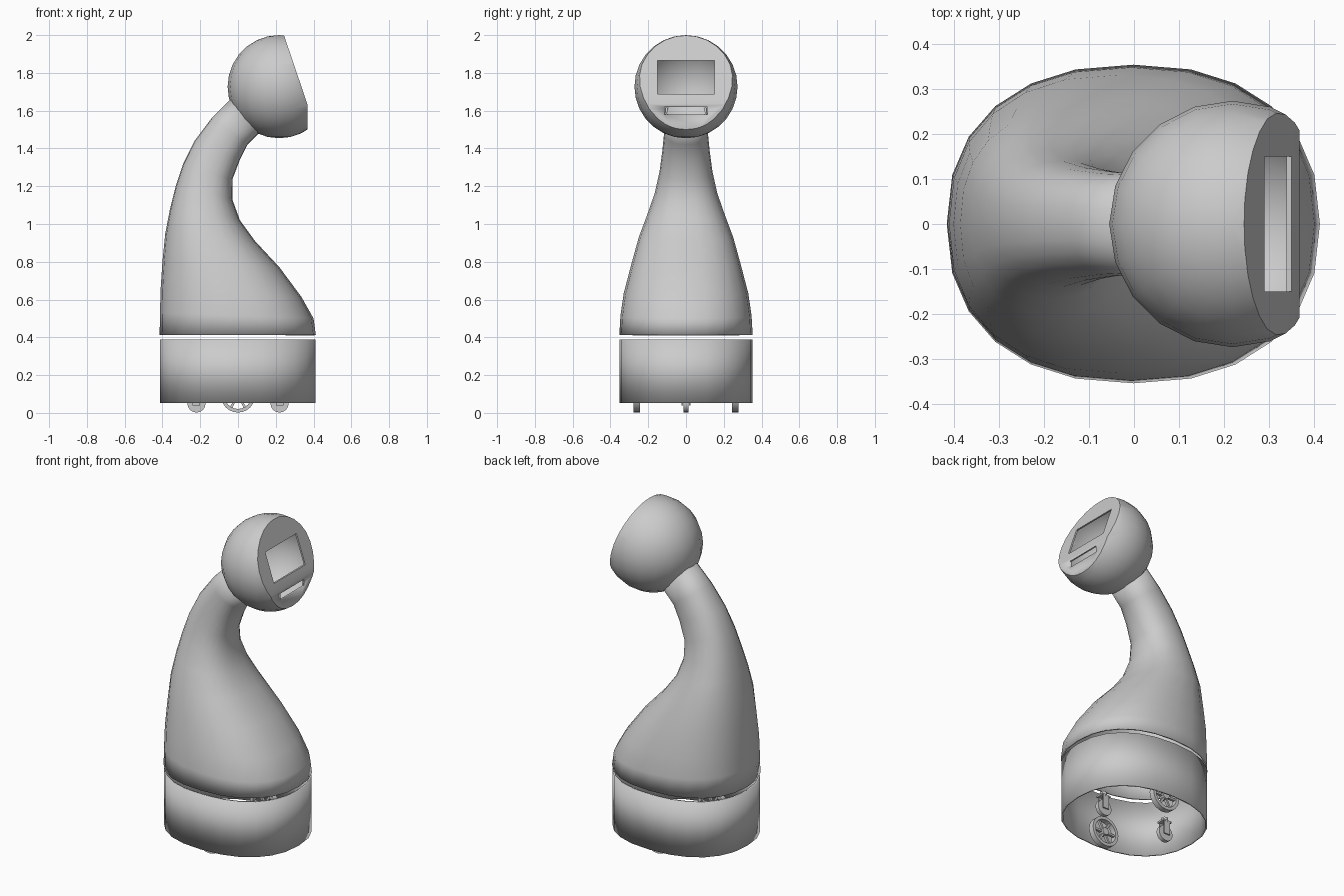
import bpy, bmesh, math
from mathutils import Vector, Matrix

if "Cube" in bpy.data.objects:
    bpy.data.objects.remove(bpy.data.objects["Cube"])

grey = bpy.data.materials.new("plain grey")
grey.use_nodes = True
grey.diffuse_color = (0.6, 0.6, 0.6, 1)
grey.node_tree.nodes["Principled BSDF"].inputs["Base Color"].default_value = grey.diffuse_color


def finish(name, bm, angle=40, wall=0):
    """Turn a bmesh into a smooth-by-angle object, with an optional wall thickness."""
    bmesh.ops.recalc_face_normals(bm, faces=bm.faces)
    mesh = bpy.data.meshes.new(name)
    bm.to_mesh(mesh)
    bm.free()
    mesh.materials.append(grey)
    ob = bpy.data.objects.new(name, mesh)
    bpy.context.collection.objects.link(ob)
    bpy.ops.object.select_all(action="DESELECT")
    ob.select_set(True)
    bpy.context.view_layer.objects.active = ob
    bpy.ops.object.shade_smooth_by_angle(angle=math.radians(angle))
    if wall:
        mod = ob.modifiers.new("wall", "SOLIDIFY")
        mod.thickness, mod.offset = wall, -1
    return ob


def ring(bm, back, front, half_width, sides=24, power=2.3):
    """Rounded-square ring between a back and a front point in the xz plane."""
    back, front = (Vector((p[0], 0, p[1])) for p in (back, front))
    mid, half = (back + front) / 2, (front - back) / 2
    verts = []
    for i in range(sides):
        a = math.tau * i / sides
        c, s = (math.copysign(abs(f) ** (2 / power), f) for f in (math.cos(a), math.sin(a)))
        verts.append(bm.verts.new(mid + half * c + Vector((0, half_width * s, 0))))
    return verts


def loft(name, sections):
    bm = bmesh.new()
    rings = [ring(bm, *s) for s in sections]
    for low, high in zip(rings, rings[1:]):
        for i in range(len(low)):
            j = (i + 1) % len(low)
            bm.faces.new((low[i], low[j], high[j], high[i]))
    return finish(name, bm, wall=0.01)


def add_box(bm, center, size, turn=None):
    m = Matrix.Translation(center) @ (turn or Matrix()) @ Matrix.Diagonal((*size, 1))
    bmesh.ops.create_cube(bm, size=1, matrix=m)


def add_cylinder(bm, center, radius, depth, axis="Y", sides=16):
    turn = Matrix.Rotation(math.pi / 2, 4, "X") if axis == "Y" else Matrix()
    bmesh.ops.create_cone(bm, cap_ends=True, segments=sides, radius1=radius, radius2=radius,
                          depth=depth, matrix=Matrix.Translation(center) @ turn)


# Open skirt around the wheels
loft("base_skirt", [((-.413, .052), (.41, .052), .352), ((-.413, .388), (.41, .388), .352)])

# Curved body narrowing into the neck
loft("body", [
    ((-.415, .412), (.412, .412), .353),
    ((-.413, .53), (.40, .50), .347),
    ((-.41, .65), (.335, .615), .33),
    ((-.40, .80), (.22, .77), .29),
    ((-.385, .95), (.09, .91), .25),
    ((-.36, 1.08), (.01, 1.02), .205),
    ((-.33, 1.20), (-.03, 1.13), .165),
    ((-.29, 1.32), (-.03, 1.235), .14),
    ((-.23, 1.44), (.01, 1.34), .125),
    ((-.14, 1.56), (.05, 1.42), .115),
    ((-.02, 1.68), (.13, 1.50), .11)])

# Hollow round head with a sloping face and an upright chin
bm = bmesh.new()
bmesh.ops.create_uvsphere(bm, u_segments=20, v_segments=14, radius=.273,
                          matrix=Matrix.Translation((.218, 0, 1.727)))
for point, normal in (((.367, 0, 1.635), (.947, 0, .321)), ((.367, 0, 1.6), (1, 0, 0))):
    bmesh.ops.bisect_plane(bm, geom=bm.verts[:] + bm.edges[:] + bm.faces[:], dist=1e-5,
                           plane_co=point, plane_no=normal, clear_outer=True)
    bmesh.ops.holes_fill(bm, edges=[e for e in bm.edges if e.is_boundary], sides=0)
head = finish("head", bm, angle=25, wall=0.012)

# Screen window and mouth slot cut through the face
for name, center, size in (("window_cutter", (.36, 0, 1.777), (.25, .30, .175)),
                           ("slot_cutter", (.38, 0, 1.60), (.12, .226, .04))):
    bm = bmesh.new()
    add_box(bm, center, size)
    cutter = finish(name, bm)
    cutter.hide_render = True
    cutter.hide_set(True)
    cutter.display_type = "WIRE"
    mod = head.modifiers.new(name, "BOOLEAN")
    mod.operation, mod.object, mod.solver = "DIFFERENCE", cutter, "EXACT"

# Spoked drive wheels
for side, y in (("right", -.26), ("left", .26)):
    center = Vector((0, y, .093))
    bm = bmesh.new()
    profile = [(.091, -.017), (.091, .017), (.072, .017), (.072, -.017)]
    steps = 24
    loops = []
    for i in range(steps):
        a = math.tau * i / steps
        loops.append([bm.verts.new(center + Vector((r * math.cos(a), w, r * math.sin(a))))
                      for r, w in profile])
    for i in range(steps):
        p, q = loops[i], loops[(i + 1) % steps]
        for k in range(4):
            n = (k + 1) % 4
            bm.faces.new((p[k], p[n], q[n], q[k]))
    add_cylinder(bm, center, .022, .036)
    for i in range(3):
        add_box(bm, center, (.15, .016, .012), Matrix.Rotation(math.pi * i / 3, 4, "Y"))
    finish(side + "_drive_wheel", bm)

# Swivel casters at the front and back of the base
for place, x in (("inner", -.22), ("outer", .22)):
    bm = bmesh.new()
    add_cylinder(bm, (x, 0, .05), .048, .024)
    for y in (-.02, .02):
        add_box(bm, (x, y, .08), (.04, .008, .08))
    add_box(bm, (x, 0, .122), (.06, .05, .01))
    add_cylinder(bm, (x, 0, .135), .02, .025, "Z")
    finish(place + "_caster", bm)
